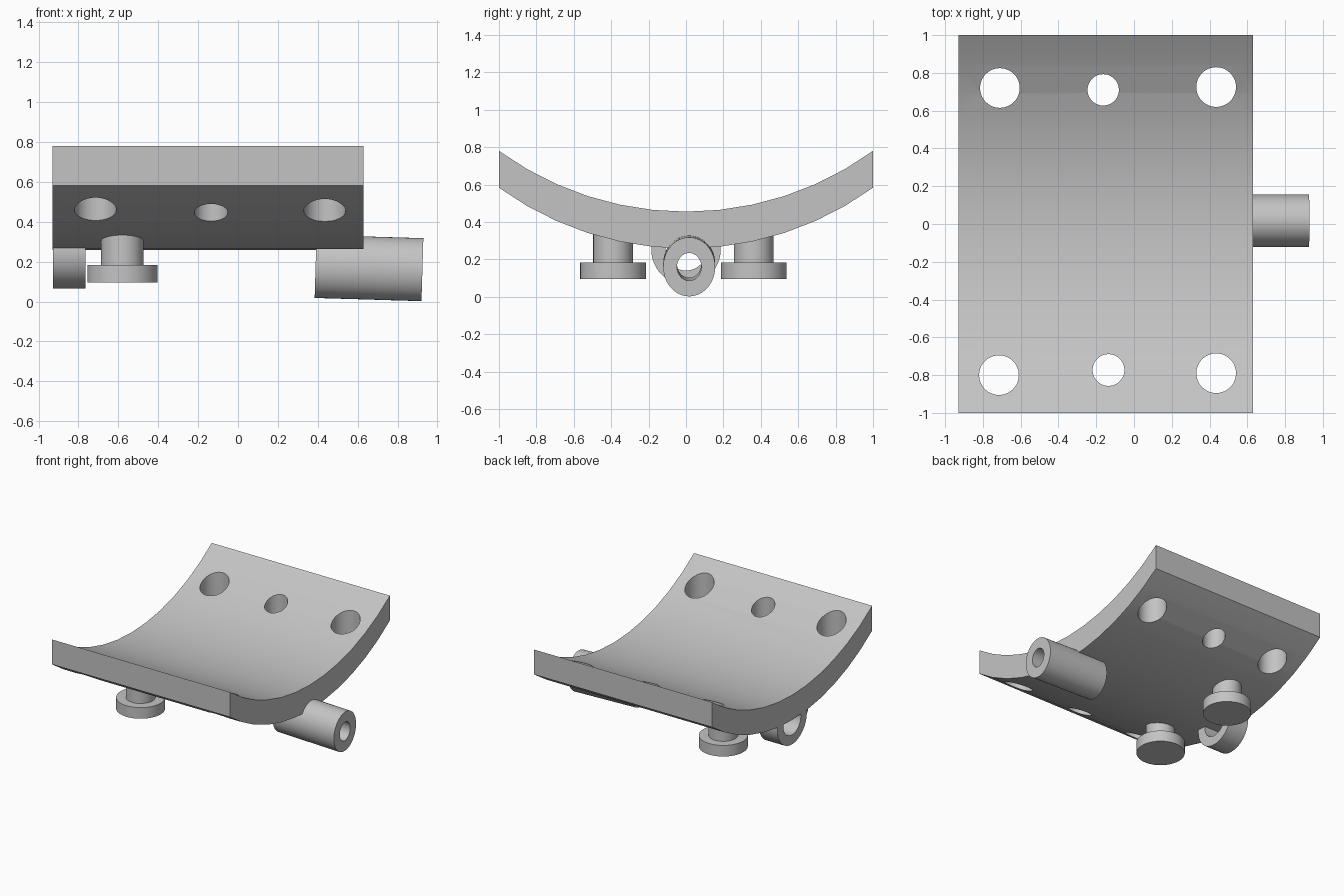
import bpy
import bmesh
from math import sin, cos, asin, pi, radians
from mathutils import Matrix, Vector

cube = bpy.data.objects.get("Cube")
if cube:
    bpy.data.objects.remove(cube, do_unlink=True)

grey = bpy.data.materials.new("light_grey")
grey.use_nodes = True
grey.diffuse_color = (0.55, 0.55, 0.55, 1)
grey.node_tree.nodes["Principled BSDF"].inputs["Base Color"].default_value = grey.diffuse_color


def finish(name, bm):
    """Turn a bmesh into a shaded, coloured object."""
    bmesh.ops.recalc_face_normals(bm, faces=bm.faces)
    mesh = bpy.data.meshes.new(name)
    bm.to_mesh(mesh)
    bm.free()
    mesh.materials.append(grey)
    obj = bpy.data.objects.new(name, mesh)
    bpy.context.collection.objects.link(obj)
    return obj


def activate(obj):
    bpy.ops.object.select_all(action='DESELECT')
    obj.select_set(True)
    bpy.context.view_layer.objects.active = obj


def smooth(obj):
    activate(obj)
    bpy.ops.object.shade_smooth_by_angle(angle=radians(30))


def lathe(name, profile, matrix, closed=False, sides=48):
    """Revolve (radius, height) points about z, then place with matrix."""
    bm = bmesh.new()
    rings = [[bm.verts.new((r * cos(2 * pi * i / sides), r * sin(2 * pi * i / sides), h))
              for i in range(sides)] for r, h in profile]
    pairs = list(zip(rings, rings[1:]))
    if closed:
        pairs.append((rings[-1], rings[0]))
    else:
        bm.faces.new(rings[0])
        bm.faces.new(rings[-1])
    for a, b in pairs:
        for i in range(sides):
            j = (i + 1) % sides
            bm.faces.new((a[i], a[j], b[j], b[i]))
    bm.transform(matrix)
    return finish(name, bm)


def tube(name, outer, inner, length, matrix):
    h = length / 2
    lie_down = Matrix.Rotation(pi / 2, 4, 'Y')
    obj = lathe(name, [(outer, -h), (outer, h), (inner, h), (inner, -h)],
                matrix @ lie_down, closed=True)
    smooth(obj)
    return obj


# Curved plate: an arc with vertical thickness, extruded along x
LEFT, RIGHT, THICK, LOW, RISE, SEGS = -0.93, 0.63, 0.197, 0.455, 0.325, 12
radius = (1 + RISE ** 2) / (2 * RISE)
half = asin(1 / radius)
angles = [half * (2 * i / SEGS - 1) for i in range(SEGS + 1)]
arc = [(radius * sin(a), LOW + radius * (1 - cos(a))) for a in angles]
outline = arc + [(y, z - THICK) for y, z in reversed(arc)]
bm = bmesh.new()
section = bm.faces.new([bm.verts.new((LEFT, y, z)) for y, z in outline])
out = bmesh.ops.extrude_face_region(bm, geom=[section])
moved = [v for v in out["geom"] if isinstance(v, bmesh.types.BMVert)]
bmesh.ops.translate(bm, verts=moved, vec=(RIGHT - LEFT, 0, 0))
plate = finish("curved_plate", bm)

# Vertical bolt holes through the plate
holes = [(-0.71, 0.72, 0.105), (0.435, 0.725, 0.105), (-0.163, 0.71, 0.083),
         (-0.715, -0.80, 0.105), (0.435, -0.79, 0.105), (-0.135, -0.773, 0.084)]
for x, y, r in holes:
    cutter = lathe("hole_cutter", [(r, 0), (r, 1)], Matrix.Translation((x, y, 0)))
    cutter.hide_render = True
    cut = plate.modifiers.new("hole", 'BOOLEAN')
    cut.operation, cut.solver, cut.object = 'DIFFERENCE', 'EXACT', cutter
    activate(plate)
    bpy.ops.object.modifier_apply(modifier=cut.name)
    bpy.data.objects.remove(cutter, do_unlink=True)
smooth(plate)

# Two flanged knobs under the plate
for side, y in (("front", -0.39), ("back", 0.362)):
    knob = lathe(side + "_knob",
                 [(0.176, 0.095), (0.176, 0.183), (0.106, 0.183), (0.106, 0.38)],
                 Matrix.Translation((-0.58, y, 0)))
    smooth(knob)

# Slightly drooping, oval socket tube sticking out of one end
place = (Matrix.Translation((0.657, 0.017, 0.168)) @ Matrix.Rotation(0.03, 4, 'Y')
         @ Matrix.Diagonal(Vector((1, 0.88, 1, 1))))
tube("socket_tube", 0.158, 0.074, 0.536, place)

# Short ring half sunk into the plate at the other end
tube("end_ring", 0.185, 0.11, 0.164, Matrix.Translation((-0.847, 0, 0.25)))
